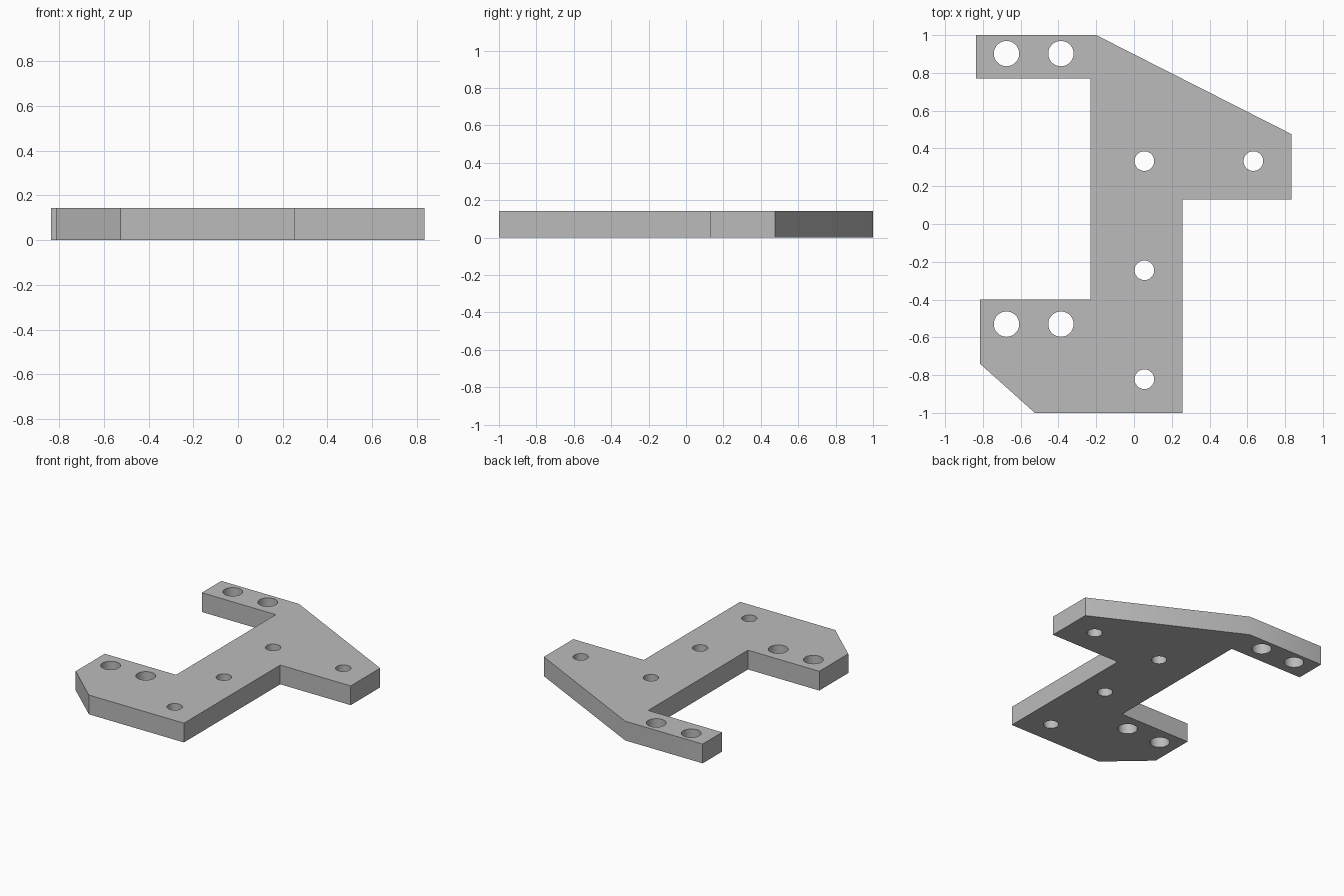
import bpy
import bmesh
from mathutils import Matrix

cube = bpy.data.objects.get("Cube")
if cube:
    bpy.data.objects.remove(cube, do_unlink=True)

THICKNESS = 0.143

grey = bpy.data.materials.new("plain_grey")
grey.use_nodes = True
colour = (0.5, 0.5, 0.5, 1.0)
grey.diffuse_color = colour
grey.node_tree.nodes["Principled BSDF"].inputs["Base Color"].default_value = colour


def add_object(name, bm):
    bmesh.ops.recalc_face_normals(bm, faces=bm.faces)
    mesh = bpy.data.meshes.new(name)
    bm.to_mesh(mesh)
    bm.free()
    mesh.materials.append(grey)
    obj = bpy.data.objects.new(name, mesh)
    bpy.context.collection.objects.link(obj)
    return obj


# Plate outline, extruded to its thickness
outline = [
    (-0.837, 1), (-0.2, 1), (0.835, 0.475), (0.835, 0.13),
    (0.256, 0.13), (0.256, -1), (-0.525, -1), (-0.815, -0.74),
    (-0.815, -0.4), (-0.229, -0.4), (-0.229, 0.771), (-0.837, 0.771),
]
bm = bmesh.new()
base = bm.faces.new([bm.verts.new((x, y, 0)) for x, y in outline])
walls = bmesh.ops.extrude_face_region(bm, geom=[base], use_keep_orig=True)
top_verts = [v for v in walls["geom"] if isinstance(v, bmesh.types.BMVert)]
bmesh.ops.translate(bm, verts=top_verts, vec=(0, 0, THICKNESS))
plate = add_object("bracket_plate", bm)

# Drills for the paired large holes and the small holes
large = [(x, y) for x in (-0.675, -0.387) for y in (0.902, -0.53)]
small = [(0.055, 0.333), (0.632, 0.333), (0.055, -0.245), (0.055, -0.822)]
bm = bmesh.new()
for radius, centres in ((0.067, large), (0.052, small)):
    for x, y in centres:
        bmesh.ops.create_cone(
            bm, cap_ends=True, segments=48, radius1=radius, radius2=radius,
            depth=THICKNESS * 3, matrix=Matrix.Translation((x, y, THICKNESS / 2)))
drills = add_object("hole_drills", bm)

# Cut the holes
cut = plate.modifiers.new("holes", "BOOLEAN")
cut.operation = "DIFFERENCE"
cut.solver = "EXACT"
cut.object = drills
bpy.context.view_layer.objects.active = plate
plate.select_set(True)
bpy.ops.object.modifier_apply(modifier=cut.name)
bpy.data.objects.remove(drills, do_unlink=True)

# Round hole walls, crisp plate edges
bpy.ops.object.shade_smooth_by_angle(angle=0.5)
